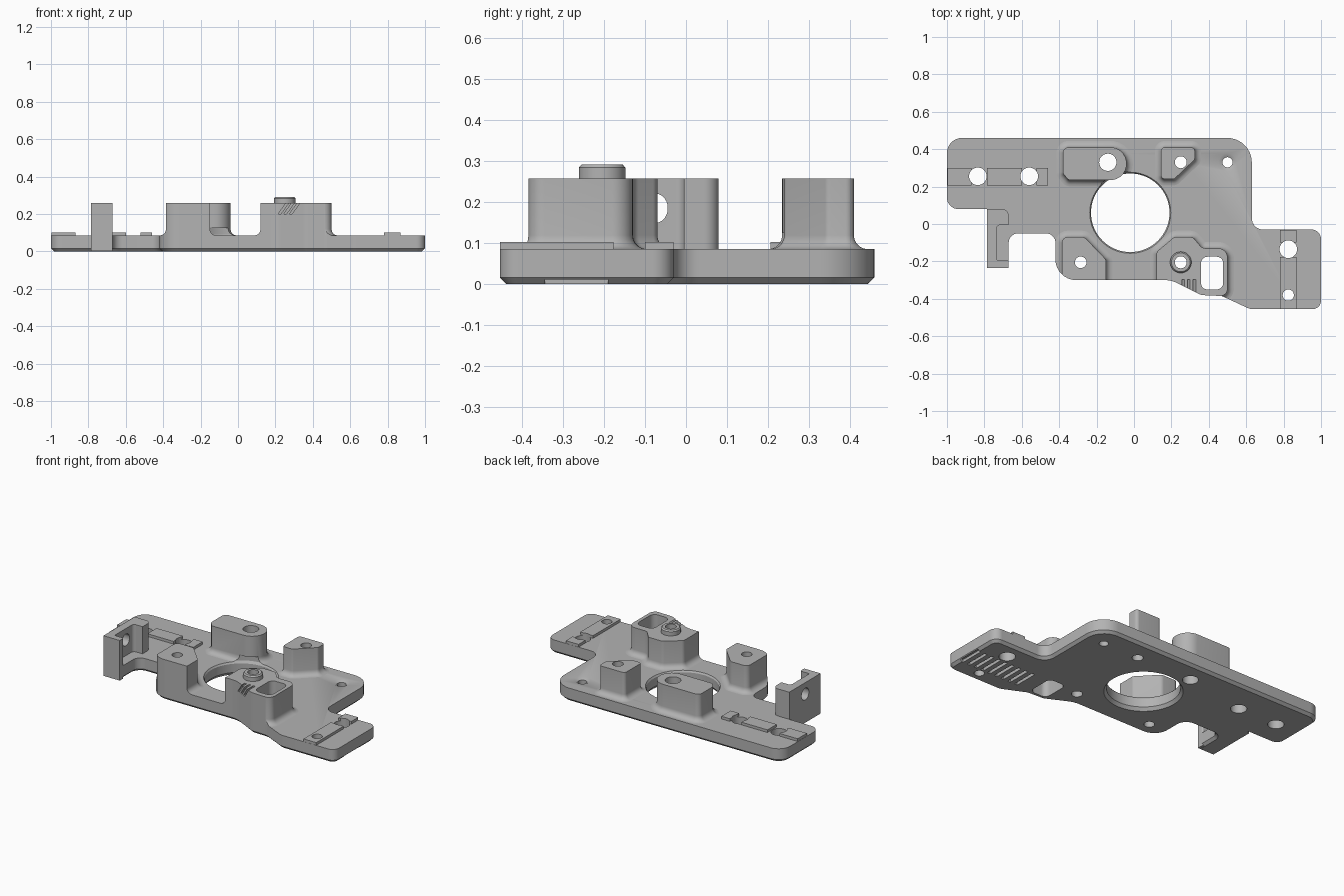
import bpy, bmesh, math
from mathutils import Vector, Matrix

cube = bpy.data.objects.get("Cube")
if cube:
    bpy.data.objects.remove(cube)

grey = bpy.data.materials.new("matte_grey")
grey.use_nodes = True
colour = (0.45, 0.45, 0.45, 1)
grey.diffuse_color = colour
grey.node_tree.nodes["Principled BSDF"].inputs["Base Color"].default_value = colour

TOP, PAD, BOSS = 0.085, 0.102, 0.258


def rounded(corners, steps=7):
    """Counter-clockwise outline with an arc of radius r at each (x, y, r)."""
    out = []
    for i, (x, y, r) in enumerate(corners):
        p = Vector((x, y))
        if not r:
            out.append(p)
            continue
        a = (Vector(corners[i - 1][:2]) - p).normalized()
        b = (Vector(corners[(i + 1) % len(corners)][:2]) - p).normalized()
        half = a.angle(b) / 2
        c = p + (a + b).normalized() * r / math.sin(half)
        t = r / math.tan(half)
        u, v = p + a * t - c, p + b * t - c
        out += [c + u.lerp(v, k / steps).normalized() * r for k in range(steps + 1)]
    return out


def offset(pts, d):
    """Move an outline outwards by d."""
    out = []
    for i, p in enumerate(pts):
        e, f = p - pts[i - 1], pts[(i + 1) % len(pts)] - p
        n = Vector((e.y, -e.x)).normalized()
        m = (n + Vector((f.y, -f.x)).normalized()).normalized()
        out.append(p + m * d / max(0.3, m.dot(n)))
    return out


def circle(x, y, r, n=40):
    return [Vector((x + r * math.cos(k * math.tau / n), y + r * math.sin(k * math.tau / n)))
            for k in range(n)]


def box(x0, x1, y0, y1, r=0):
    return rounded([(x0, y0, r), (x1, y0, r), (x1, y1, r), (x0, y1, r)])


def loft(bm, sections, matrix=Matrix()):
    """Closed solid through stacked (outline, z) sections."""
    rings = [[bm.verts.new(matrix @ Vector((p.x, p.y, z))) for p in pts] for pts, z in sections]
    for lo, hi in zip(rings, rings[1:]):
        for i in range(len(lo)):
            bm.faces.new((lo[i - 1], lo[i], hi[i], hi[i - 1]))
    bm.faces.new(rings[0][::-1])
    bm.faces.new(rings[-1])


def finish(name, bm):
    bmesh.ops.recalc_face_normals(bm, faces=bm.faces)
    mesh = bpy.data.meshes.new(name)
    bm.to_mesh(mesh)
    bm.free()
    mesh.materials.append(grey)
    obj = bpy.data.objects.new(name, mesh)
    bpy.context.collection.objects.link(obj)
    return obj


def solid(name, *stacks):
    bm = bmesh.new()
    for s in stacks:
        loft(bm, s)
    return finish(name, bm)


def boss(name, outline):
    """Raised block with a concave fillet where it meets the plate."""
    r = 0.034
    steps = [k * math.pi / 10 for k in range(6)]
    fillet = [(offset(outline, r * (1 - math.sin(a))), TOP + r * (1 - math.cos(a))) for a in steps]
    return solid(name, [(fillet[0][0], 0.04)] + fillet + [(outline, BOSS)])


# Base plate with chamfered underside
outline = rounded([
    (-1, .46, .08), (-1, .08, .06), (-.785, .08, 0), (-.785, -.235, 0), (-.67, -.235, 0),
    (-.67, -.05, .05), (-.42, -.05, .05), (-.42, -.3, .11), (.2, -.3, .15), (.36, -.38, .06),
    (.47, -.385, .06), (.62, -.455, .08), (1, -.455, .045), (1, -.03, .05), (.63, -.03, .06),
    (.63, .46, .13)])
plate = solid("base_plate", [(offset(outline, -.016), 0), (outline, .016), (outline, TOP)])

# Mounting bosses
bosses = [
    boss("rear_boss", rounded([(-.38, .41, .03), (-.38, .27, .02), (-.35, .235, .02),
                               (-.04, .235, .085), (-.04, .41, .085)])),
    boss("rear_small_boss", rounded([(.145, .41, .02), (.145, .24, .02), (.215, .24, .02),
                                     (.325, .345, .02), (.325, .41, .02)])),
    boss("front_right_boss", rounded([(-.385, -.07, .03), (-.385, -.36, 0), (-.15, -.36, 0),
                                      (-.15, -.19, .02), (-.265, -.07, .03)])),
    boss("front_left_boss", rounded([(.12, -.15, .03), (.12, -.36, 0), (.22, -.42, 0),
                                     (.5, -.38, .04), (.5, -.13, .05), (.365, -.13, .04),
                                     (.315, -.07, .03), (.215, -.07, .03)])),
]

# Raised collar on the front boss
ring = circle(.25, -.205, .057)
collar = solid("collar", [(ring, .24), (ring, .284), (offset(ring, -.007), .292)])

# Side bracket
bracket = solid("side_bracket", [(rounded([
    (-.785, .08, 0), (-.785, -.235, 0), (-.67, -.235, 0), (-.67, -.195, .01), (-.735, -.195, .01),
    (-.735, -.005, .02), (-.67, -.005, 0), (-.67, .08, .035)]), z) for z in (0.002, BOSS)])

# Raised strips, split around their screw holes
def strip(x0, x1, y0, y1):
    return [(box(x0, x1, y0, y1), z) for z in (.06, PAD)]

pads = [solid("right_strip", strip(-.998, -.87, .207, .3), strip(-.785, -.6, .207, .3),
              strip(-.52, -.46, .207, .3)),
        solid("left_strip", strip(.78, .87, -.454, -.177), strip(.78, .87, -.1, -.031))]

# Cutters: screw holes, central bore, pocket, grille slits, bracket window, grip grooves
cut = bmesh.new()
for x, y, r in [(-.835, .255, .047), (-.56, .255, .047), (-.14, .33, .046), (.25, .33, .032),
                (-.285, -.205, .031), (.25, -.205, .032), (.825, -.135, .047),
                (.825, -.38, .03)]:
    loft(cut, [(circle(x, y, r), z) for z in (-.1, .4)])
loft(cut, [(circle(.5, .33, .027), -.1), (circle(.5, .33, .027), .075),
           (circle(.5, .33, .047), TOP), (circle(.5, .33, .047), .2)])
loft(cut, [(circle(-.02, .06, r, 72), z)
           for r, z in [(.225, -.05), (.225, 0), (.21, .02), (.21, .075), (.22, .09), (.22, .125)]])
loft(cut, [(box(.358, .477, -.35, -.175, .035), z) for z in (-.1, .4)])
for k in range(9):
    x = .985 - k * .05
    loft(cut, [(box(x - .01, x + .01, -.345, -.19), z) for z in (-.05, .018)])
window = [Vector((p.x, p.y)) for p in box(-.117, -.045, .148, .222, .034)]
x_axis = Matrix(((0, 0, 1, 0), (1, 0, 0, 0), (0, 1, 0, 0), (0, 0, 0, 1)))
loft(cut, [(window, x) for x in (-.82, -.71)], x_axis)
for k in range(3):
    x = .215 + k * .03
    loft(cut, [(box(x + s, x + s + .014, -.42, -.298), z) for s, z in ((0, .2), (.05, .27))])
cutter = finish("cutter", cut)
envelope = solid("envelope", [(outline, -.1), (outline, .5)])

# Trim the bosses to the plate edge, cut every part, then smooth curved surfaces
parts = [plate, collar, bracket] + pads + bosses
for obj in parts:
    for tool, op in ((envelope, "INTERSECT"), (cutter, "DIFFERENCE")):
        if tool is cutter or obj in bosses:
            mod = obj.modifiers.new(op.lower(), "BOOLEAN")
            mod.operation, mod.object, mod.solver = op, tool, "EXACT"
graph = bpy.context.evaluated_depsgraph_get()
results = [bpy.data.meshes.new_from_object(o.evaluated_get(graph)) for o in parts]
for obj, mesh in zip(parts, results):
    obj.modifiers.clear()
    obj.data = mesh
    mesh.materials.clear()
    mesh.materials.append(grey)
for tool in (cutter, envelope):
    bpy.data.objects.remove(tool)
bpy.ops.object.select_all(action="DESELECT")
for obj in parts:
    obj.select_set(True)
bpy.context.view_layer.objects.active = plate
bpy.ops.object.shade_smooth_by_angle(angle=math.radians(32))
